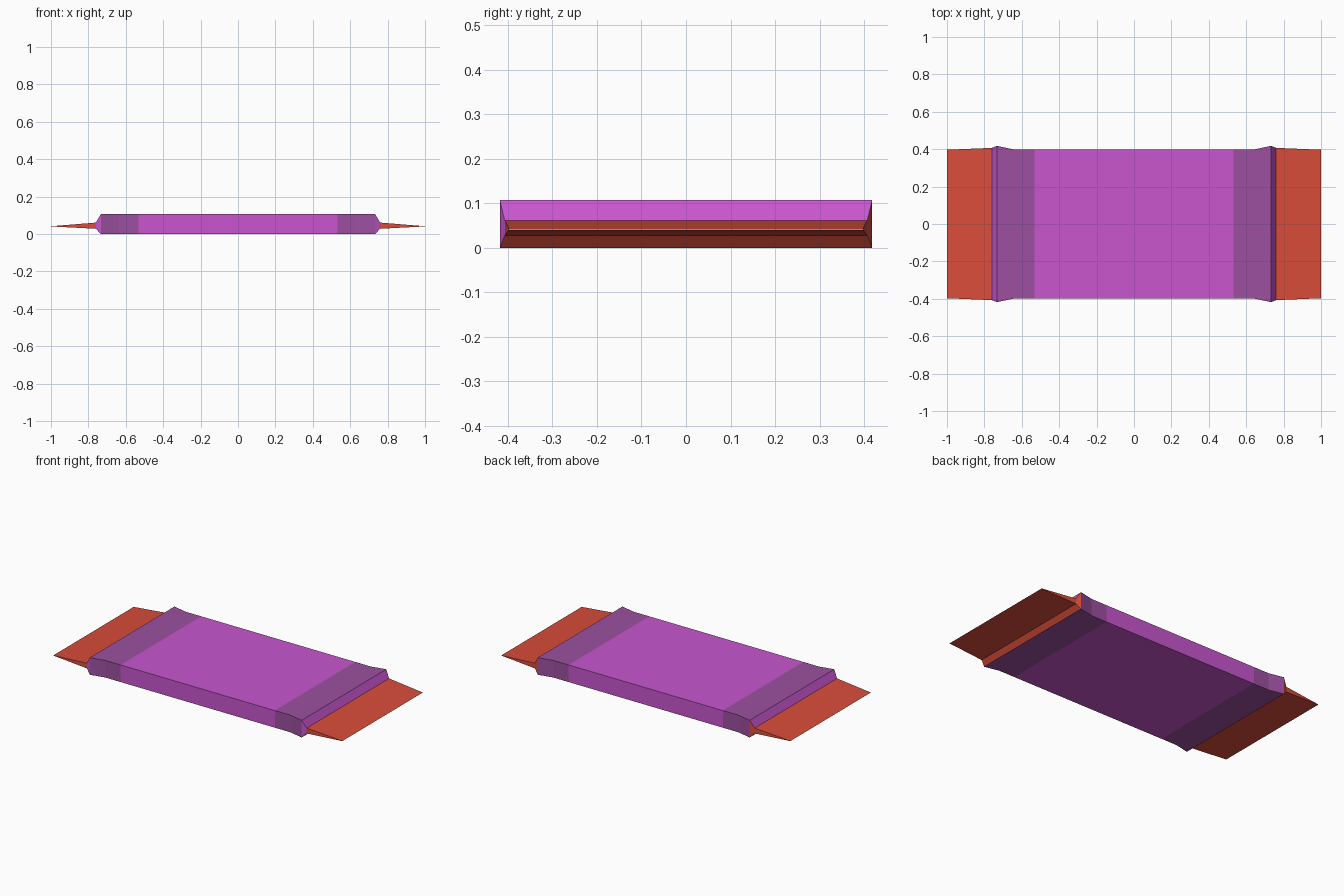
import bpy

if "Cube" in bpy.data.objects:
    bpy.data.objects.remove(bpy.data.objects["Cube"])


def srgb_material(name, rgb):
    lin = [((c / 255 + 0.055) / 1.055) ** 2.4 for c in rgb]
    m = bpy.data.materials.new(name)
    m.diffuse_color = (*lin, 1)
    m.use_nodes = True
    m.node_tree.nodes["Principled BSDF"].inputs["Base Color"].default_value = m.diffuse_color
    return m


PURPLE = srgb_material("wrapper purple", (200, 86, 207))
BAND = srgb_material("band dull purple", (156, 80, 160))
RED = srgb_material("foil red", (218, 77, 59))


def loft(name, stations, materials, rule):
    """Join rectangular sections (x, half width, low z, high z) along +x."""
    verts, faces = [], []
    for x, w, lo, hi in stations:
        verts += [(x, -w, lo), (x, w, lo), (x, w, hi), (x, -w, hi)]
    for s in range(len(stations) - 1):
        for i in range(4):
            j = (i + 1) % 4
            a, b = 4 * s, 4 * s + 4
            faces.append((a + i, a + j, b + j, b + i))
    mesh = bpy.data.meshes.new(name)
    mesh.from_pydata(verts, [], faces)
    for m in materials:
        mesh.materials.append(m)
    for p in mesh.polygons:
        p.material_index = rule(p)
    ob = bpy.data.objects.new(name, mesh)
    bpy.context.collection.objects.link(ob)
    return ob


def mirrored(half):
    return [(-x, w, lo, hi) for x, w, lo, hi in reversed(half)]


# Wrapped bar: straight middle, flared bands, short chamfer at each end
H = 0.107
half = [(0.533, 0.398, 0, H), (0.64, 0.398, 0, H),
        (0.733, 0.418, 0, H), (0.76, 0.407, 0.028, 0.061)]


def body_colour(p):
    x = abs(p.center.x)
    if x < 0.53:
        return 0
    if x < 0.733:
        return 1
    # chamfer: red foil underneath and at the back, purple elsewhere
    return 2 if p.normal.z < -0.3 or p.normal.y > 0.3 else 0


loft("wrapped_bar", mirrored(half) + half, (PURPLE, BAND, RED), body_colour)

# Foil end flaps tapering to a thin edge
flap = [(0.76, 0.407, 0.028, 0.061), (1.0, 0.397, 0.0405, 0.0415)]
loft("right_flap", flap, (RED,), lambda p: 0)
loft("left_flap", mirrored(flap), (RED,), lambda p: 0)
